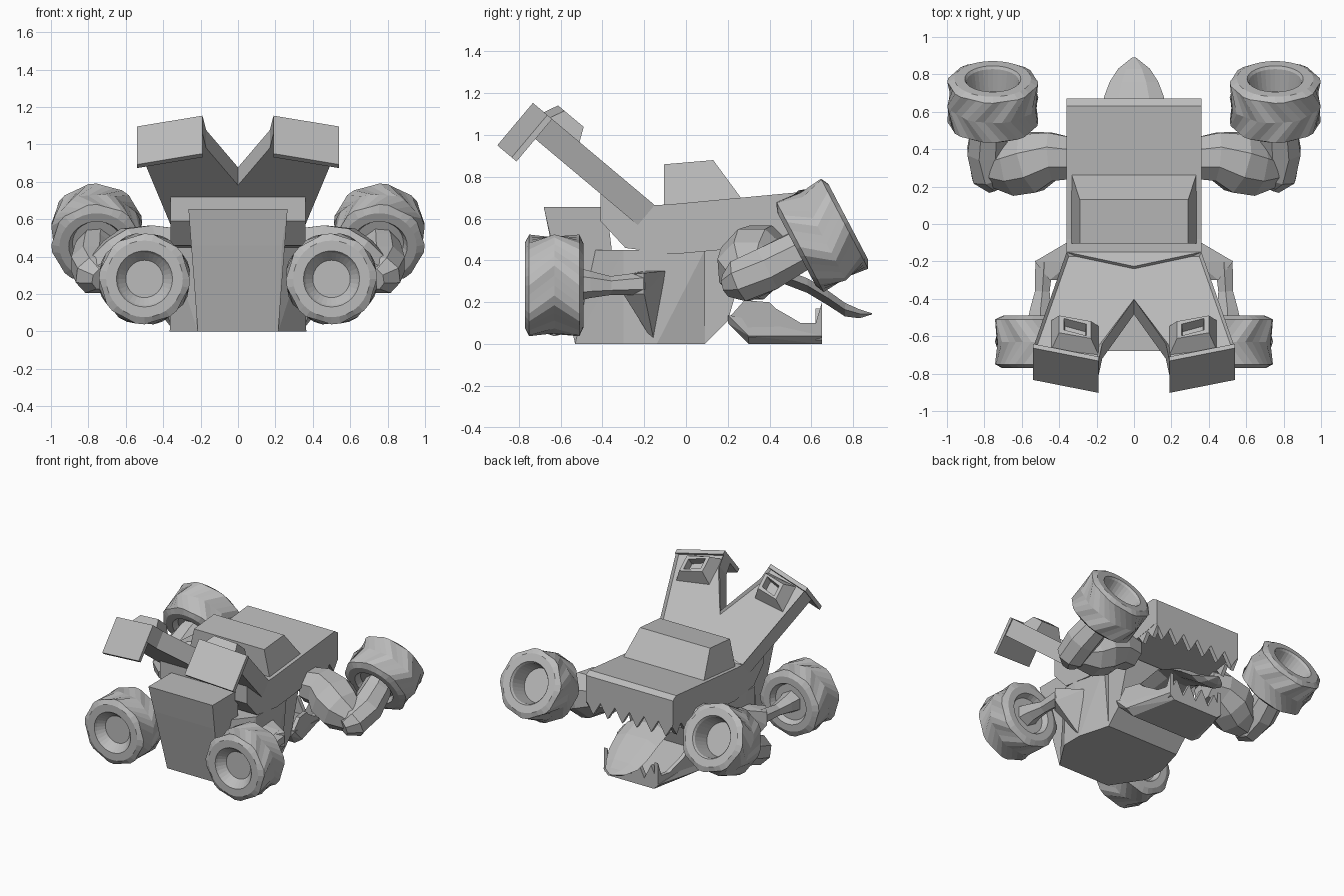
import bpy, bmesh, math
from mathutils import Vector

cube = bpy.data.objects.get("Cube")
if cube:
    bpy.data.objects.remove(cube)

grey = bpy.data.materials.new("plain_grey")
grey.use_nodes = True
grey.diffuse_color = (0.5, 0.5, 0.5, 1)
grey.node_tree.nodes["Principled BSDF"].inputs["Base Color"].default_value = (0.5, 0.5, 0.5, 1)


def finish(name, bm, mirror=False):
    bmesh.ops.recalc_face_normals(bm, faces=bm.faces)
    mesh = bpy.data.meshes.new(name)
    bm.to_mesh(mesh)
    bm.free()
    mesh.materials.append(grey)
    ob = bpy.data.objects.new(name, mesh)
    bpy.context.collection.objects.link(ob)
    if mirror:
        ob.modifiers.new("mirror", "MIRROR").use_mirror_merge = False


def loft(rings):
    """Skin a list of closed rings with equal point counts."""
    bm = bmesh.new()
    rows = [[bm.verts.new(p) for p in r] for r in rings]
    n = len(rows[0])
    for a, b in zip(rows, rows[1:]):
        for i in range(n):
            bm.faces.new((a[i], a[(i + 1) % n], b[(i + 1) % n], b[i]))
    bm.faces.new(rows[0][::-1])
    bm.faces.new(rows[-1])
    return bm


def side_prism(profile, x0, x1):
    return loft([[(x, y, z) for y, z in profile] for x in (x0, x1)])


def front_prism(profile, y0, y1):
    return loft([[(x, y, z) for x, z in profile] for y in (y0, y1)])


def hull(points):
    bm = bmesh.new()
    for p in points:
        bm.verts.new(p)
    bmesh.ops.convex_hull(bm, input=bm.verts)
    bmesh.ops.dissolve_limit(bm, angle_limit=0.02, verts=bm.verts, edges=bm.edges)
    return bm


def both(points):
    return [(s * x, y, z) for x, y, z in points for s in (1, -1)]


def tube(path, radii, sides=8):
    path = [Vector(p) for p in path]
    rings = []
    for i, (p, r) in enumerate(zip(path, radii)):
        d = path[min(i + 1, len(path) - 1)] - path[max(i - 1, 0)]
        q = d.to_track_quat('Z', 'Y')
        angles = [2 * math.pi * (k + 0.5) / sides for k in range(sides)]
        rings.append([p + q @ Vector((r * math.cos(a), r * math.sin(a), 0)) for a in angles])
    return loft(rings)


# Upper body and hood
finish("upper_body", side_prism([(-.15, .665), (-.08, .668), (.63, .735), (.67, .71), (.67, .54),
                                 (.6, .52), (.16, .45), (-.06, .43), (-.29, .46), (-.41, .59),
                                 (-.41, .72), (-.41, .8), (-.2, .63)], -.36, .36))
finish("cabin", hull(both([(.335, -.105, .66), (.335, .27, .69), (.29, -.105, .86), (.29, .13, .88)])))

# Lower body: rear box, wide hull and throat
finish("rear_box", hull(both([(.265, -.68, .655), (.265, -.38, .655), (.235, -.64, .46),
                              (.215, -.53, 0), (.215, -.3, 0)])))
finish("lower_body", hull(both([(.215, -.53, 0), (.365, -.3, 0), (.365, -.14, 0), (.33, -.06, 0), (.3, .09, 0),
                                (.235, -.45, .45), (.36, -.3, .45), (.36, -.2, .45), (.34, .09, .45)])))
finish("throat", hull(both([(.3, .09, 0), (.3, .2, .11), (.3, .24, .3), (.3, .09, .46), (.3, .3, .46)])))

# Lower jaw, with raised sides and teeth
finish("jaw_floor", hull(both([(.33, .2, .14), (.3, .2, .1), (.26, .3, 0), (.32, .3, .04),
                               (.19, .65, 0), (.23, .65, .04)])))
wall = side_prism([(.2, .12), (.3, .035), (.65, .035), (.65, .2), (.62, .1), (.55, .1), (.5, .13),
                   (.43, .17), (.4, .2), (.28, .21)], .285, .315)
for v in wall.verts:
    v.co.x -= max(0, v.co.y - .3) * .26
finish("jaw_side", wall, True)


def teeth(half, count, base, root, tip):
    pts = [(-half, base), (half, base)]
    step = 2 * half / count
    for i in range(count):
        pts += [(half - i * step, root), (half - (i + .5) * step, tip)]
    return pts + [(-half, root)]


finish("lower_teeth", front_prism(teeth(.22, 4, .02, .06, .17), .62, .65))
finish("upper_teeth", front_prism(teeth(.36, 6, .6, .53, .43), .64, .67))
side_row = [(y + .47, z) for y, z in teeth(.2, 4, .56, .51, .44)]
finish("side_teeth", side_prism(side_row, .33, .358), True)

# Tongue
rows = [(.15, .3, .15), (.45, .33, .17), (.58, .28, .17), (.68, .22, .16), (.76, .165, .13),
        (.83, .145, .085), (.89, .145, .01)]
rings = []
for y, z, w in rows:
    t = min(.07, w * .5)
    rings.append([(-w, y, z), (-w * .5, y, z + t * .5), (w * .5, y, z + t * .5),
                  (w, y, z), (w * .5, y, z - t * .5), (-w * .5, y, z - t * .5)])
finish("tongue", loft(rings))

# Forked tail, in a frame running up and back along the slope
along, normal = Vector((0, -.766, .643)), Vector((0, .643, .766))


def slope(x, t, n):
    return Vector((x, -.15, .665)) + along * t + normal * n


plan = [(-.36, 0), (.36, 0), (.54, .67), (.19, .76), (.17, .64), (0, .33),
        (-.17, .64), (-.19, .76), (-.54, .67)]
tail = loft([[slope(x, t, n) for x, t in plan] for n in (-.125, 0)])
tail.faces.ensure_lookup_table()
top = tail.faces[-1]
bmesh.ops.recalc_face_normals(tail, faces=tail.faces)
bmesh.ops.inset_region(tail, faces=[top], thickness=.018, depth=-.02)
finish("forked_tail", tail)
finish("tail_collar", hull([slope(x, t, n) for x, t in ((-.36, 0), (.36, 0), (0, .1)) for n in (0, -.05)]))
finish("tail_flap", hull([slope(x, t + dt, n) for x, t in ((.54, .67), (.19, .76))
                          for dt in (0, -.03) for n in (0, -.265)]), True)


# Hollow mounts on the tail
def square(wx, wt, n):
    return [slope(.315 + a * wx, .58 + b * wt - a * .02, n)
            for a, b in ((-1, -1), (1, -1), (1, 1), (-1, 1))]


finish("tail_mount", loft([square(.13, .105, -.03), square(.085, .06, .068),
                           square(.06, .04, .068), square(.055, .035, .01)]), True)


# Wheels with chevron tread, a sunken hub and a shallow hollow behind
def wheel(name, centre, axis, hub_radius, hub_depth):
    count = 32
    spec = [(hub_radius, hub_depth, 0, 0), (.14, .125, 0, 0), (.15, .14, 0, 0), (.205, .14, 0, 0),
            (.238, .12, .005, 0), (.243, 0, .005, 1), (.238, -.12, .005, 0), (.2, -.14, 0, 0),
            (.15, -.14, 0, 0), (.13, -.1, 0, 0)]
    rot = Vector(axis).to_track_quat('Z', 'Y')
    rings = []
    for r, a, lug, turn in spec:
        ring = []
        for i in range(count):
            ang = 2 * math.pi * (i + turn * 2) / count
            rr = r + (lug if i % 4 < 2 else -lug)
            ring.append(Vector(centre) + rot @ Vector((rr * math.cos(ang), rr * math.sin(ang), a)))
        rings.append(ring)
    finish(name, loft(rings), True)


wheel("tail_wheel", (.5, -.63, .281), (0, -1, 0), .1, .08)
wheel("nose_wheel", (.755, .652, .52), (0, .885, .465), .12, 0)

# Rear legs: hip block and axle
finish("hip", hull([(.33, -.2, .35), (.53, -.2, .34), (.53, -.2, .24), (.36, -.1, .35), (.34, -.15, 0),
                    (.45, -.3, .33), (.45, -.3, .24), (.33, -.3, .3)]), True)
finish("axle", tube([(.48, -.2, .29), (.49, -.36, .28), (.5, -.46, .285), (.5, -.54, .285)],
                    [.055, .045, .065, .085], 6), True)

# Front arms: shoulder, upper arm, elbow, forearm
finish("upper_arm", tube([(.33, .35, .44), (.44, .36, .44), (.55, .33, .4), (.65, .3, .35), (.76, .29, .31)],
                         [.12, .14, .175, .16, .1]), True)
finish("forearm", tube([(.73, .2, .28), (.765, .26, .3), (.785, .39, .36), (.77, .53, .44), (.755, .6, .49)],
                       [.06, .11, .115, .105, .09]), True)
